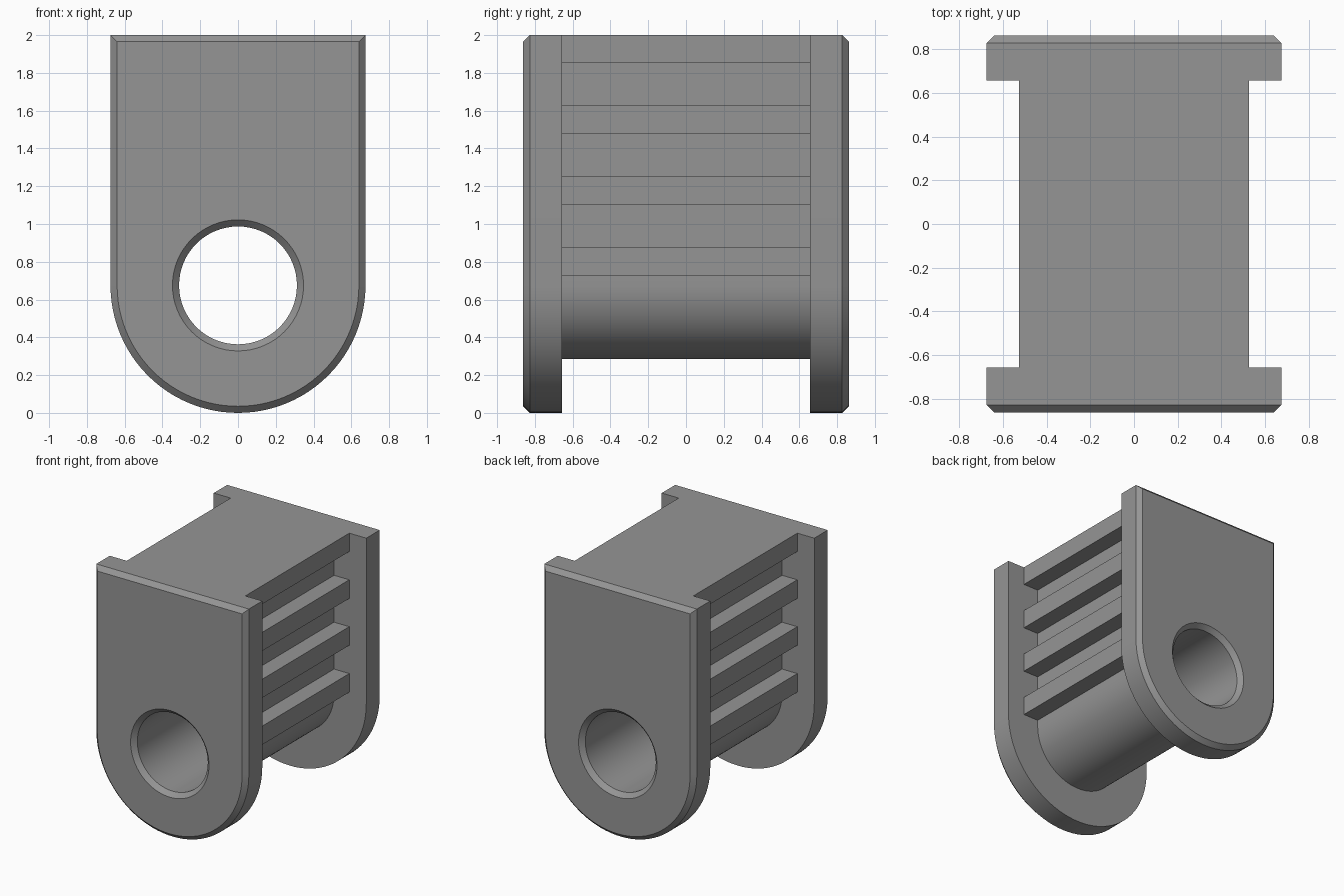
import bpy, bmesh, math

if "Cube" in bpy.data.objects:
    bpy.data.objects.remove(bpy.data.objects["Cube"])

R, CZ = 0.675, 0.675          # flange radius and bore height
CORE, RIB = 0.39, 0.525       # half widths of web and ribs
INNER, OUTER, CH = 0.657, 0.862, 0.035
TOP = 2.0

grey = bpy.data.materials.new("grey")
grey.diffuse_color = (0.3, 0.3, 0.3, 1)
grey.use_nodes = True
grey.node_tree.nodes["Principled BSDF"].inputs["Base Color"].default_value = grey.diffuse_color


def arc(r, a0, a1, n):
    return [(r * math.cos(a0 + (a1 - a0) * i / n), CZ + r * math.sin(a0 + (a1 - a0) * i / n))
            for i in range(n + 1)]


def loft(name, sections):
    """Closed solid through a list of (y, [(x, z), ...]) sections."""
    bm = bmesh.new()
    rings = [[bm.verts.new((x, y, z)) for x, z in pts] for y, pts in sections]
    n = len(rings[0])
    for a, b in zip(rings, rings[1:]):
        for i in range(n):
            j = (i + 1) % n
            bm.faces.new((a[i], a[j], b[j], b[i]))
    bm.faces.new(rings[0])
    bm.faces.new(rings[-1])
    bmesh.ops.recalc_face_normals(bm, faces=bm.faces)
    me = bpy.data.meshes.new(name)
    bm.to_mesh(me)
    bm.free()
    me.materials.append(grey)
    ob = bpy.data.objects.new(name, me)
    bpy.context.collection.objects.link(ob)
    return ob


def u_shape(r, top):
    return arc(r, math.pi, 2 * math.pi, 48) + [(r, top), (-r, top)]


def circle(r):
    return arc(r, 0, 2 * math.pi, 64)[:-1]


def combine(target, tool, operation):
    mod = target.modifiers.new(operation, 'BOOLEAN')
    mod.operation, mod.solver, mod.object = operation, 'EXACT', tool
    bpy.context.view_layer.objects.active = target
    bpy.ops.object.modifier_apply(modifier=mod.name)
    bpy.data.objects.remove(tool)


# Ribbed core: round bottom, four ribs stepping up each side
right = []
for k in range(4):
    z = 0.728 + 0.375 * k
    t = TOP if k == 3 else z + 0.149
    right += [(CORE, z), (RIB, z), (RIB, t)]
    if k < 3:
        right.append((CORE, t))
profile = arc(CORE, math.pi, 2 * math.pi, 40) + right + [(-x, z) for x, z in reversed(right)]
bracket = loft("ribbed_bracket", [(-INNER - 0.05, profile), (INNER + 0.05, profile)])

# End flanges with chamfered outer faces
for s in (-1, 1):
    flange = loft("flange", [(s * INNER, u_shape(R, TOP)),
                             (s * (OUTER - CH), u_shape(R, TOP)),
                             (s * OUTER, u_shape(R - CH, TOP - CH))])
    combine(bracket, flange, 'UNION')

# Through bore with countersunk mouths
E = 0.05
bore = loft("bore", [(-OUTER - E, circle(0.347 + E)), (-OUTER + CH, circle(0.312)),
                     (OUTER - CH, circle(0.312)), (OUTER + E, circle(0.347 + E))])
combine(bracket, bore, 'DIFFERENCE')

bpy.ops.object.select_all(action='DESELECT')
bracket.select_set(True)
bpy.context.view_layer.objects.active = bracket
bpy.ops.object.shade_smooth_by_angle(angle=math.radians(25))
